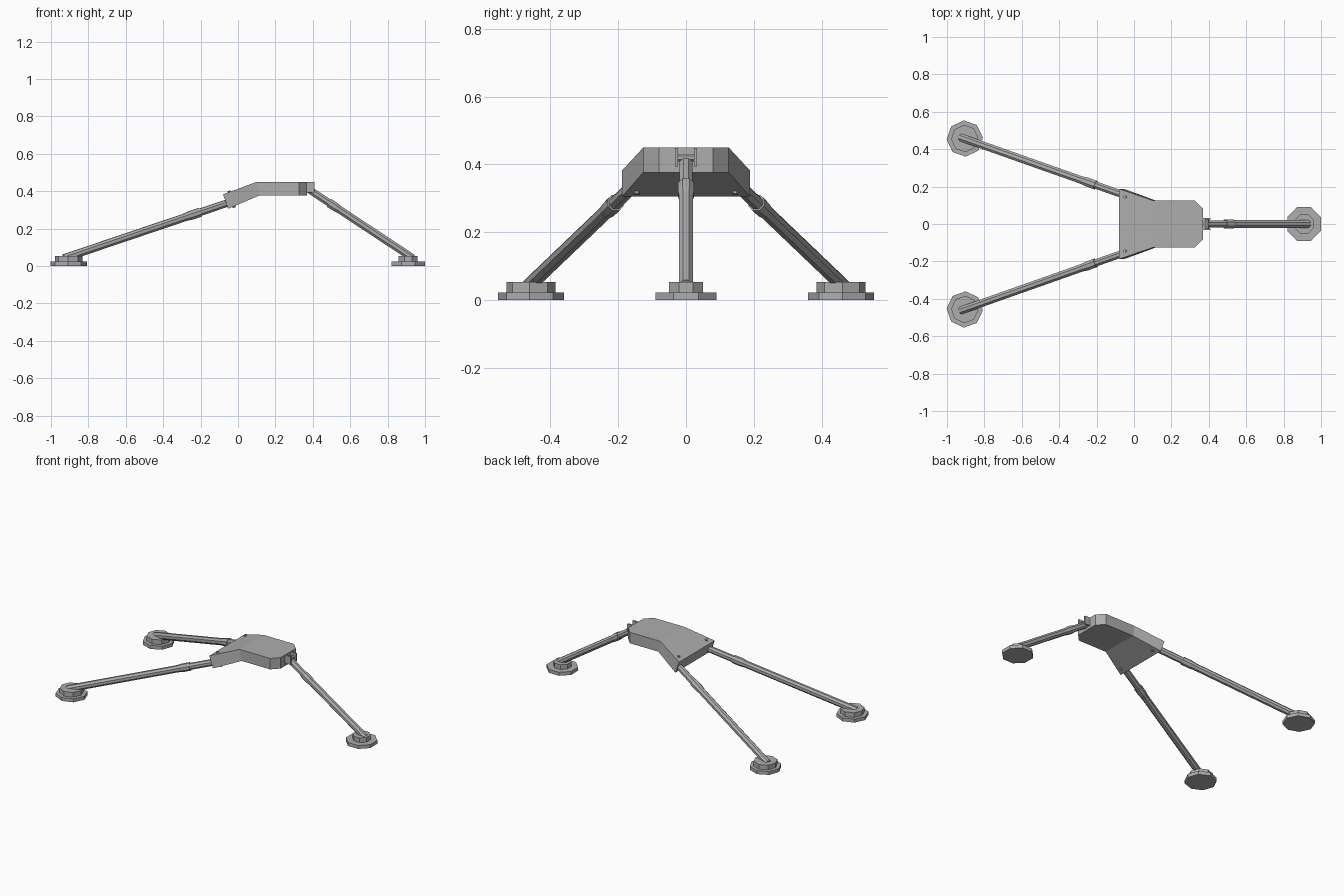
import bpy, bmesh, math
from mathutils import Vector, Matrix

cube = bpy.data.objects.get("Cube")
if cube:
    bpy.data.objects.remove(cube, do_unlink=True)

grey = bpy.data.materials.new("metal grey")
grey.use_nodes = True
colour = (0.42, 0.42, 0.42, 1)
grey.diffuse_color = colour
grey.node_tree.nodes["Principled BSDF"].inputs["Base Color"].default_value = colour


def finish(name, bm):
    bmesh.ops.recalc_face_normals(bm, faces=bm.faces[:])
    mesh = bpy.data.meshes.new(name)
    bm.to_mesh(mesh)
    bm.free()
    mesh.materials.append(grey)
    obj = bpy.data.objects.new(name, mesh)
    bpy.context.collection.objects.link(obj)
    return obj


def rod(name, a, b, r1, r2=None, sides=8):
    """Flat-sided cylinder or cone from a to b."""
    a, b = Vector(a), Vector(b)
    axis = b - a
    turn = axis.to_track_quat('Z', 'Y').to_matrix().to_4x4()
    spin = Matrix.Rotation(math.pi / sides, 4, 'Z')
    bm = bmesh.new()
    bmesh.ops.create_cone(bm, cap_ends=True, segments=sides, radius1=r1,
                          radius2=r1 if r2 is None else r2, depth=axis.length,
                          matrix=Matrix.Translation((a + b) / 2) @ turn @ spin)
    return finish(name, bm)


def block(name, centre, size):
    bm = bmesh.new()
    bmesh.ops.create_cube(bm, size=1, matrix=Matrix.LocRotScale(centre, None, size))
    return finish(name, bm)


def foot(name, x, y, angle, step_radius):
    """Two stacked octagonal discs."""
    bm = bmesh.new()
    for radius, low, high in ((0.097, 0, 0.023), (step_radius, 0.023, 0.054)):
        place = Matrix.Translation((x, y, (low + high) / 2)) @ Matrix.Rotation(angle + math.pi / 8, 4, 'Z')
        bmesh.ops.create_cone(bm, cap_ends=True, segments=8, radius1=radius,
                              radius2=radius, depth=high - low, matrix=place)
    finish(name, bm)


def leg(name, top, tip, start, end):
    """Upper tube, tapered collar and lower tube along one line."""
    top, tip = Vector(top), Vector(tip)
    p, q = top.lerp(tip, start), top.lerp(tip, end)
    m = p.lerp(q, 0.6)
    rod(name + "_upper_tube", top, p, 0.021)
    rod(name + "_collar", p, m, 0.026)
    rod(name + "_collar_taper", m, q, 0.026, 0.022)
    rod(name + "_lower_tube", q, tip, 0.022)


# Body: flat front plate with clipped corners, flared rear bent downwards
half = [(0.37, 0.08), (0.325, 0.126), (0.10, 0.126), (-0.08, 0.188)]
top_z = [0.45, 0.45, 0.45, 0.383]
low_x = [0.37, 0.325, 0.115, -0.053]
low_z = [0.377, 0.377, 0.377, 0.306]
bm = bmesh.new()
rows = []
for side in (1, -1):
    rows.append(([bm.verts.new((x, side * y, z)) for (x, y), z in zip(half, top_z)],
                 [bm.verts.new((x, side * y, z)) for (_, y), x, z in zip(half, low_x, low_z)]))
(lt, lb), (rt, rb) = rows
for i in range(3):
    for a, b in ((lt, rt), (lb, rb), (lt, lb), (rt, rb)):
        bm.faces.new((a[i], a[i + 1], b[i + 1], b[i]))
for i in (0, 3):
    bm.faces.new((lt[i], rt[i], rb[i], lb[i]))
finish("body", bm)

# Rear legs, feet and hinge pins
for side, label in ((1, "left"), (-1, "right")):
    leg("rear_" + label + "_leg", (-0.035, side * 0.148, 0.344),
        (-0.93, side * 0.464, 0.042), 0.19, 0.275)
    foot("rear_" + label + "_foot", -0.905, side * 0.457, -side * math.radians(19.5), 0.073)
    rod("rear_" + label + "_hinge_pin", (-0.02, side * 0.145, 0.312),
        (-0.05, side * 0.145, 0.402), 0.009)

# Front leg, foot and bracket
leg("front_leg", (0.375, 0, 0.412), (0.935, 0, 0.042), 0.2, 0.3)
foot("front_foot", 0.91, 0, 0, 0.055)
for side, label in ((1, "left"), (-1, "right")):
    block("bracket_" + label + "_lug", (0.387, side * 0.028, 0.421), (0.046, 0.01, 0.054))
rod("bracket_pin", (0.39, -0.031, 0.42), (0.39, 0.031, 0.42), 0.012)
